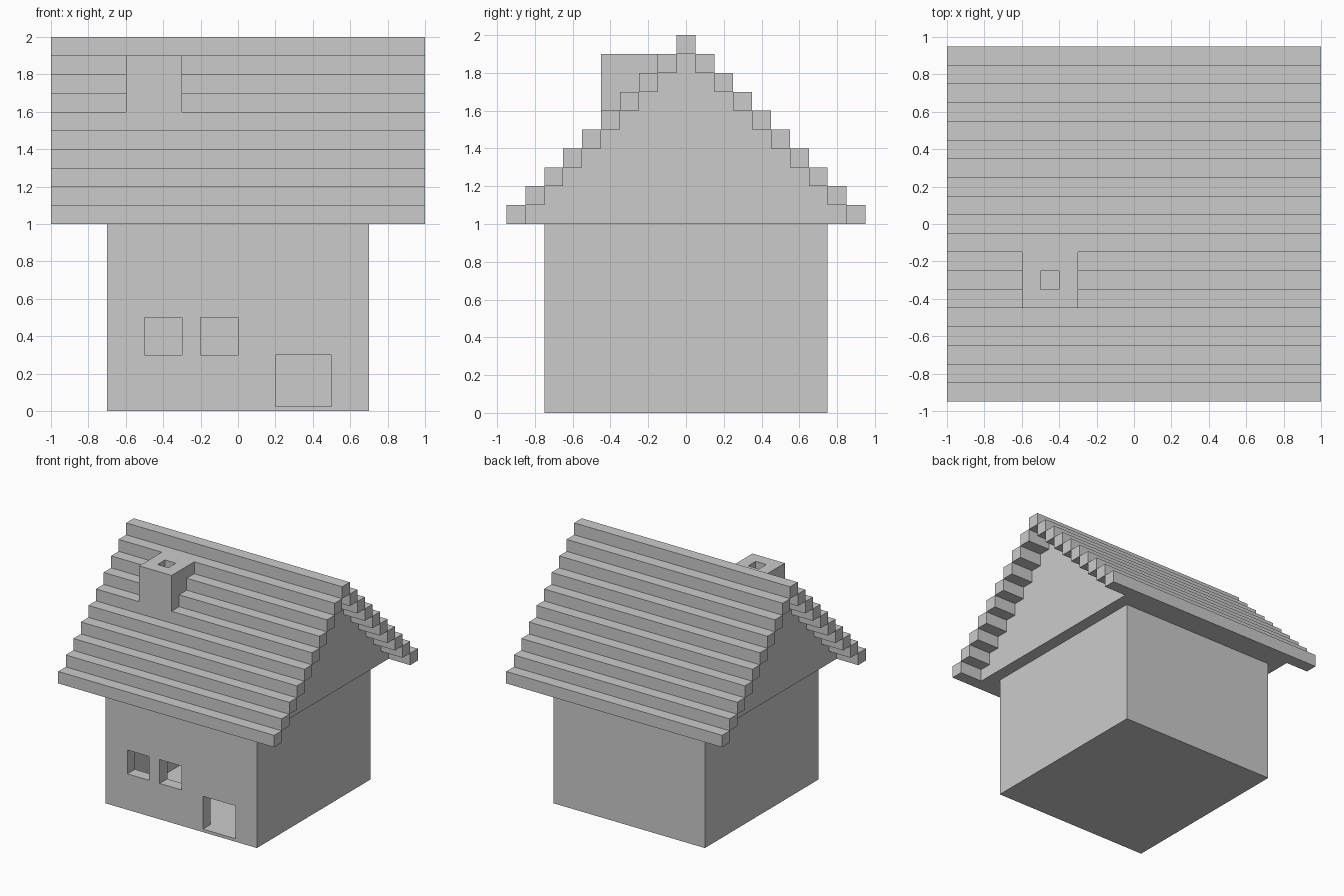
import bpy
import bmesh

cube = bpy.data.objects.get("Cube")
if cube:
    bpy.data.objects.remove(cube, do_unlink=True)

grey = bpy.data.materials.new("plain_grey")
grey.use_nodes = True
colour = (0.6, 0.6, 0.6, 1)
grey.diffuse_color = colour
grey.node_tree.nodes["Principled BSDF"].inputs["Base Color"].default_value = colour


def finish(name, bm):
    bmesh.ops.recalc_face_normals(bm, faces=bm.faces)
    mesh = bpy.data.meshes.new(name)
    bm.to_mesh(mesh)
    bm.free()
    mesh.materials.append(grey)
    obj = bpy.data.objects.new(name, mesh)
    bpy.context.scene.collection.objects.link(obj)
    return obj


def box(name, xs, ys, zs):
    """Box spanning the given (low, high) ranges."""
    bm = bmesh.new()
    bmesh.ops.create_cube(bm, size=1)
    for v in bm.verts:
        v.co = [r[1] if c > 0 else r[0] for c, r in zip(v.co, (xs, ys, zs))]
    return finish(name, bm)


def cut(target, cutter):
    mod = target.modifiers.new(cutter.name, 'BOOLEAN')
    mod.operation = 'DIFFERENCE'
    mod.solver = 'EXACT'
    mod.object = cutter
    cutter.hide_render = True
    cutter.hide_set(True)


STEP = 0.1
FLOOR = 0.025
EAVES = 1.0

# Hollow walls with a floor, two windows and a doorway
walls = box("walls", (-0.7, 0.7), (-0.75, 0.75), (0, EAVES))
cut(walls, box("room_cutter", (-0.6, 0.6), (-0.65, 0.65), (FLOOR, EAVES + STEP)))
openings = {
    "left_window": ((-0.2, 0), (0.3, 0.5)),
    "right_window": ((-0.5, -0.3), (0.3, 0.5)),
    "doorway": ((0.2, 0.5), (FLOOR, 0.3)),
}
for name, (xs, zs) in openings.items():
    cut(walls, box(name + "_cutter", xs, (-0.85, -0.55), zs))

# Stepped gable block under the roof boards
profile = []
for k in range(9):
    half, z = 0.85 - STEP * k, EAVES + STEP * k
    profile += [(half, z), (half, z + STEP)]
profile += [(-y, z) for y, z in reversed(profile)]
bm = bmesh.new()
end = bm.faces.new([bm.verts.new((-0.8, y, z)) for y, z in profile])
side = bmesh.ops.extrude_face_region(bm, geom=[end], use_keep_orig=True)
moved = [g for g in side["geom"] if isinstance(g, bmesh.types.BMVert)]
bmesh.ops.translate(bm, vec=(1.6, 0, 0), verts=moved)
finish("gable", bm)

# Roof boards climbing in steps on both slopes to the ridge
for k in range(10):
    y, z = 0.9 - STEP * k, EAVES + STEP * k
    rows = (("front", -y), ("back", y)) if k < 9 else (("ridge", 0),)
    for slope, mid in rows:
        box(f"{slope}_roof_board_{k + 1}", (-1, 1),
            (mid - STEP / 2, mid + STEP / 2), (z, z + STEP))

# Chimney with a square flue
chimney = box("chimney", (-0.6, -0.3), (-0.45, -0.15), (1.6, 1.9))
cut(chimney, box("flue_cutter", (-0.5, -0.4), (-0.35, -0.25), (1.5, 2)))
